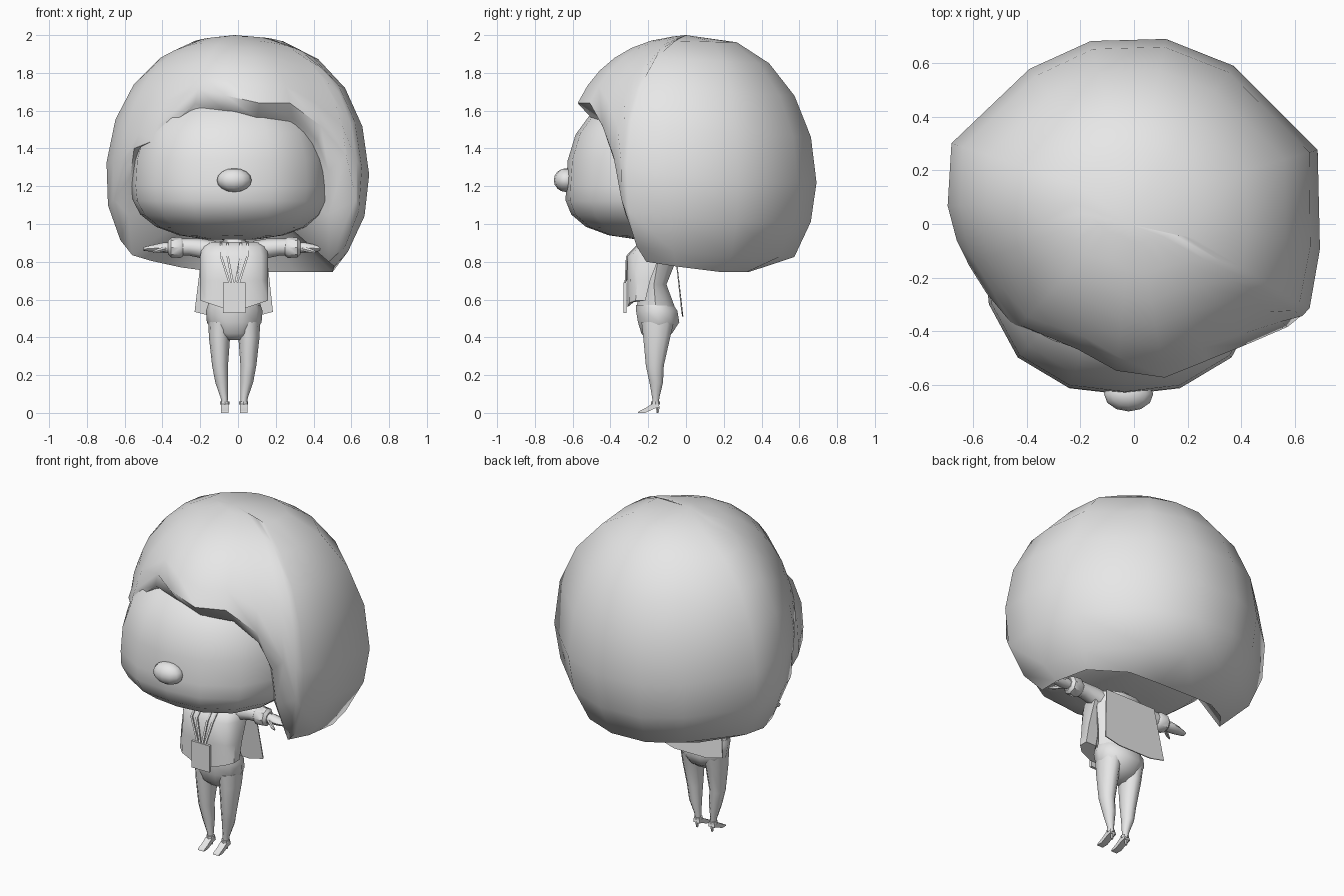
import bpy, bmesh, math
from math import cos, sin, pi, radians
from mathutils import Vector

grey = bpy.data.materials.new("light_grey")
grey.diffuse_color = (0.8, 0.8, 0.8, 1)
CX = -0.02  # body centre line


def finish(name, bm, angle=40):
    bmesh.ops.recalc_face_normals(bm, faces=bm.faces)
    me = bpy.data.meshes.new(name)
    bm.to_mesh(me)
    bm.free()
    me.materials.append(grey)
    ob = bpy.data.objects.new(name, me)
    bpy.context.collection.objects.link(ob)
    bpy.ops.object.select_all(action='DESELECT')
    ob.select_set(True)
    bpy.context.view_layer.objects.active = ob
    bpy.ops.object.shade_smooth_by_angle(angle=radians(angle))
    return ob


def loft(name, rings, angle=40):
    """Skin a list of closed point rings and cap both ends."""
    bm = bmesh.new()
    vs = [[bm.verts.new(p) for p in r] for r in rings]
    n = len(vs[0])
    for a, b in zip(vs, vs[1:]):
        for i in range(n):
            j = (i + 1) % n
            bm.faces.new((a[i], a[j], b[j], b[i]))
    bm.faces.new(vs[0])
    bm.faces.new(vs[-1])
    return finish(name, bm, angle)


def zring(z, cx, rx, y0, y1, n=10):
    """Horizontal oval from y0 to y1."""
    cy, ry = (y0 + y1) / 2, (y1 - y0) / 2
    return [(cx + rx * cos(2 * pi * i / n), cy + ry * sin(2 * pi * i / n), z) for i in range(n)]


def xring(x, z, ry, rz, y=-0.17, n=8):
    """Upright oval across an arm."""
    return [(x, y + ry * cos(2 * pi * i / n), z + rz * sin(2 * pi * i / n)) for i in range(n)]


def prism(name, outline, offset):
    """Extrude a 3D polygon along an offset."""
    o = Vector(offset)
    return loft(name, [outline, [tuple(Vector(p) + o) for p in outline]], 30)


# Hair: meridians from the crown down to an uneven, inward-rolled hem
# columns: azimuth in degrees, width factor, hem x, y, z
hem = [(-111, 0.95, -0.23, -0.46, 1.635), (-96, 0.98, -0.07, -0.48, 1.60),
       (-80, 1.0, 0.10, -0.50, 1.56), (-65, 0.99, 0.29, -0.46, 1.56),
       (-50, 0.99, 0.42, -0.40, 1.44), (-39, 1.04, 0.48, -0.36, 1.28),
       (-34, 1.07, 0.48, -0.32, 1.05), (-31, 1.08, 0.48, -0.21, 0.80),
       (-14, 1.02, 0.51, -0.05, 0.775), (16, 1.03, 0.50, 0.19, 0.745),
       (54, 0.98, 0.30, 0.32, 0.745), (79, 1.0, 0.10, 0.33, 0.745),
       (105, 1.0, -0.15, 0.33, 0.75), (128, 0.98, -0.30, 0.30, 0.77),
       (162, 1.04, -0.46, 0.19, 0.805), (181, 1.0, -0.56, 0.06, 0.835),
       (192, 0.97, -0.58, -0.04, 1.05), (201, 0.94, -0.57, -0.13, 1.25),
       (213, 0.91, -0.55, -0.26, 1.40), (227, 0.91, -0.45, -0.38, 1.44)]
bm = bmesh.new()
crown = bm.verts.new((-0.02, 0.0, 2.0))
core = bm.verts.new((0, 0.1, 1.22))
cols = []
for az, k, hx, hy, hz in hem:
    a = radians(az)
    r = k / math.hypot(cos(a) / 0.7, sin(a) / (0.62 if sin(a) > 0 else 0.74))
    p = 2 / (2.2 - 0.2 * sin(a))          # fuller over the forehead
    row = hz + 0.08
    end = math.acos(((row - 1.22) / 0.78) ** (1 / p) if row > 1.22 else (row - 1.22) / 0.67)
    col = []
    for i in range(1, 8):
        t = end * i / 7
        c, s = cos(t), sin(t)
        z = 1.22 + (0.78 * c ** p if c > 0 else 0.67 * c)
        s = s ** p if c > 0 else s
        col.append(bm.verts.new((r * s * cos(a), 0.08 + r * s * sin(a), z)))
    col.append(bm.verts.new((hx, hy, hz)))
    cols.append(col)
for a, b in zip(cols, cols[1:] + cols[:1]):
    bm.faces.new((crown, a[0], b[0]))
    for i in range(len(a) - 1):
        bm.faces.new((a[i], a[i + 1], b[i + 1], b[i]))
    bm.faces.new((a[-1], core, b[-1]))
finish("hair", bm, 55)

# Head: squarish rounded form, flatter underneath
bm = bmesh.new()
bmesh.ops.create_uvsphere(bm, u_segments=16, v_segments=12, radius=1)
for v in bm.verts:
    d = v.co.normalized()
    k = sum(abs(c) ** 2.45 for c in d) ** (-1 / 2.45)
    d *= k
    v.co = (-0.035 + 0.53 * d.x, -0.08 + 0.555 * d.y, 1.2 + (0.52 if d.z > 0 else 0.285) * d.z)
    v.co.y -= 0.15 * max(0, 1.2 - v.co.z)
finish("head", bm, 60)

# Nose
bm = bmesh.new()
bmesh.ops.create_uvsphere(bm, u_segments=12, v_segments=8, radius=1)
for v in bm.verts:
    v.co = (CX + 0.092 * v.co.x, -0.635 + 0.065 * v.co.y, 1.232 + 0.063 * v.co.z)
finish("nose", bm, 60)

# Torso with narrow waist, and shorts
loft("torso", [zring(z, CX, rx, a, b) for z, rx, a, b in (
    (0.97, 0.05, -0.2, -0.1), (0.91, 0.06, -0.21, -0.09), (0.89, 0.15, -0.24, -0.06),
    (0.80, 0.16, -0.25, -0.05), (0.68, 0.13, -0.24, -0.10), (0.55, 0.14, -0.27, -0.05))], 50)
loft("shorts", [zring(z, CX, rx, a, b) for z, rx, a, b in (
    (0.57, 0.14, -0.27, -0.06), (0.54, 0.15, -0.27, -0.04), (0.48, 0.145, -0.26, -0.03),
    (0.42, 0.11, -0.24, -0.07), (0.385, 0.05, -0.2, -0.12))], 50)

# Waistcoat: boxy front shell
vest = [(-1, 1), (-1, 0.45), (-0.8, 0.12), (-0.4, 0), (0.4, 0), (0.8, 0.12), (1, 0.45), (1, 1)]
loft("waistcoat", [[(CX + rx * u, y0 + (y1 - y0) * v, z - drop * (1 - abs(u))) for u, v in vest]
                   for z, rx, y0, y1, drop in (
                       (0.905, 0.13, -0.23, -0.15, 0), (0.88, 0.17, -0.265, -0.13, 0),
                       (0.83, 0.18, -0.31, -0.14, 0), (0.70, 0.18, -0.31, -0.19, 0),
                       (0.595, 0.18, -0.31, -0.215, 0.06))], 45)

# Back cape: thin flared sheet
prism("cape", [(-0.19, -0.06, 0.86), (0.15, -0.06, 0.86), (0.185, -0.025, 0.535),
               (0.09, -0.02, 0.51), (-0.13, -0.02, 0.51), (-0.23, -0.025, 0.535)], (0, 0.006, 0))

# Badge and its paired straps
prism("badge", [(-0.08, -0.33, 0.53), (0.04, -0.33, 0.53), (0.04, -0.33, 0.69),
                (-0.08, -0.33, 0.69)], (0, 0.015, 0))
for s in (-1, 1):
    for w, top in ((0.008, 0.035), (0.025, 0.07)):
        x0, x1 = CX + s * w, CX + s * top
        prism("badge_strap", [(x0 - 0.006, -0.325, 0.69), (x0 + 0.006, -0.325, 0.69),
                              (x1 + 0.006, -0.318, 0.83), (x1 + 0.006, -0.25, 0.90),
                              (x1 - 0.006, -0.25, 0.90), (x1 - 0.006, -0.318, 0.83)], (0, 0.008, 0))

for s, side in ((-1, "left"), (1, "right")):
    X = lambda x: CX + s * x
    # Arm: sleeve, rolled cuff, hand and thumb
    loft(side + "_sleeve", [xring(X(x), z, r, r) for x, z, r in (
        (0.10, 0.85, 0.06), (0.17, 0.87, 0.052), (0.24, 0.878, 0.045), (0.31, 0.878, 0.045))], 50)
    loft(side + "_cuff", [xring(X(x), 0.876, r, r) for x, r in (
        (0.27, 0.045), (0.285, 0.056), (0.335, 0.052), (0.35, 0.036))])
    loft(side + "_hand", [xring(X(x), z, ry, rz) for x, z, ry, rz in (
        (0.33, 0.875, 0.028, 0.028), (0.37, 0.875, 0.035, 0.028), (0.42, 0.872, 0.035, 0.02),
        (0.48, 0.868, 0.018, 0.01))], 50)
    loft(side + "_thumb", [xring(X(x), z, r, r, y, 6) for x, z, r, y in (
        (0.36, 0.87, 0.014, -0.19), (0.40, 0.86, 0.013, -0.22), (0.43, 0.852, 0.006, -0.235))], 50)
    # Leg
    loft(side + "_leg", [zring(z, X(x), rx, a, b) for z, x, rx, a, b in (
        (0.48, 0.075, 0.062, -0.24, -0.06), (0.40, 0.078, 0.056, -0.23, -0.08),
        (0.25, 0.075, 0.042, -0.215, -0.115), (0.16, 0.066, 0.034, -0.195, -0.12),
        (0.08, 0.053, 0.019, -0.18, -0.14), (0.03, 0.05, 0.015, -0.175, -0.145))], 50)
    # Shoe: ankle band, sloping sole and heel
    loft(side + "_ankle_band", [zring(z, X(0.05), 0.024, -0.185, -0.138, 8) for z in (0.045, 0.06)])
    foot = [(-0.255, 0.0), (-0.215, 0.0), (-0.17, 0.022), (-0.14, 0.03),
            (-0.145, 0.05), (-0.18, 0.048), (-0.215, 0.025), (-0.25, 0.008)]
    prism(side + "_shoe", [(X(0.05) - 0.02, y, z) for y, z in foot], (0.04, 0, 0))
    loft(side + "_heel", [zring(z, X(0.05), r, -0.15 - r, -0.15 + r, 6)
                          for z, r in ((0.0, 0.006), (0.035, 0.012))])
